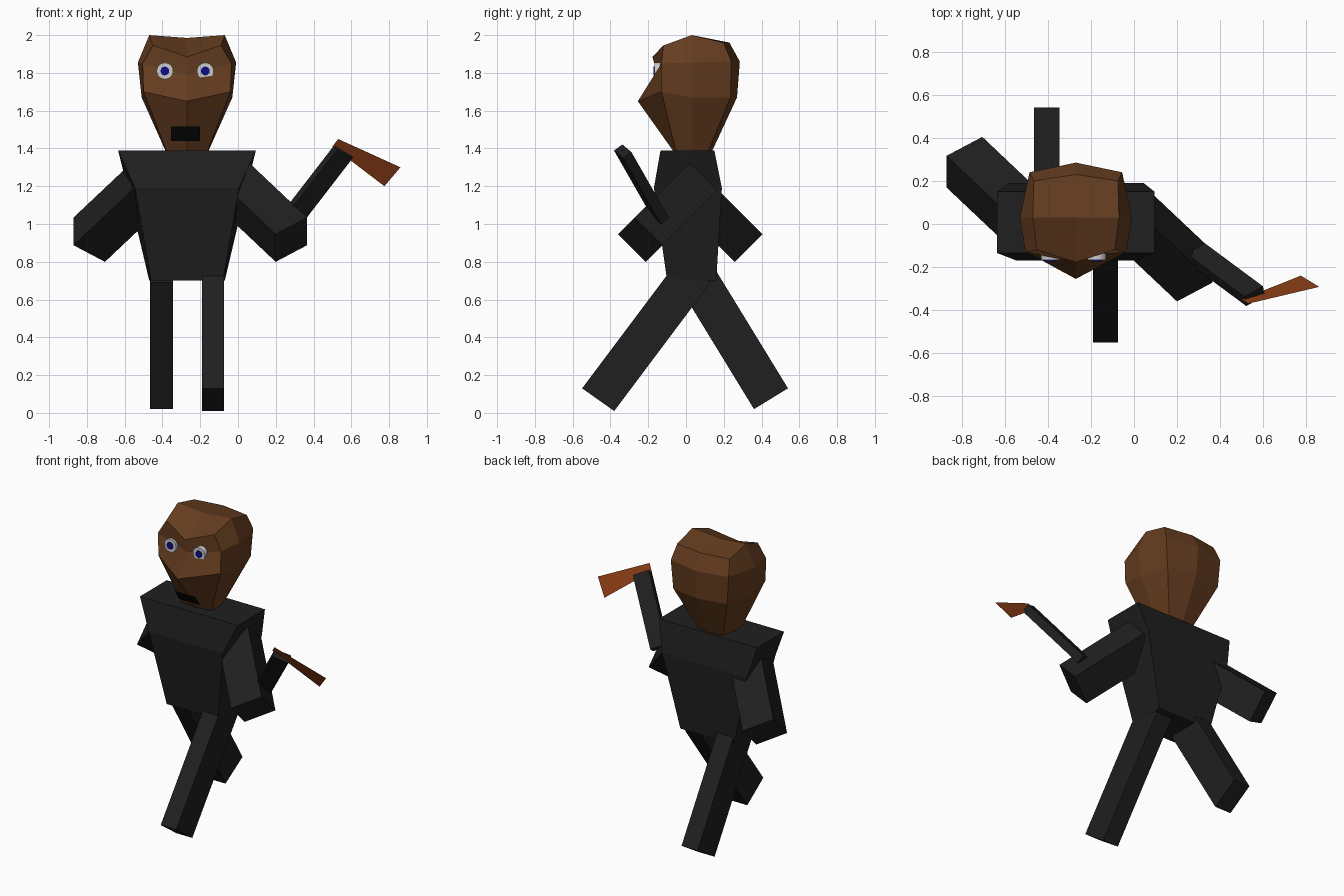
import bpy, math
from mathutils import Vector, Matrix

if "Cube" in bpy.data.objects:
    bpy.data.objects.remove(bpy.data.objects["Cube"])

CX = -0.27  # figure's centre line


def material(name, r, g, b):
    m = bpy.data.materials.new(name)
    m.diffuse_color = (r, g, b, 1)
    m.use_nodes = True
    m.node_tree.nodes["Principled BSDF"].inputs["Base Color"].default_value = m.diffuse_color
    return m


CLOTH = material("black_cloth", 0.014, 0.014, 0.014)
SKIN = material("brown_skin", 0.13, 0.046, 0.014)
WOOD = material("red_brown", 0.26, 0.048, 0.008)
WHITE = material("eye_white", 0.6, 0.6, 0.6)
BLUE = material("eye_blue", 0.004, 0.004, 0.25)
BLACK = material("mouth_black", 0.003, 0.003, 0.003)


def mesh(name, verts, faces, mat):
    me = bpy.data.meshes.new(name)
    me.from_pydata([tuple(v) for v in verts], [], faces)
    me.materials.append(mat)
    ob = bpy.data.objects.new(name, me)
    bpy.context.collection.objects.link(ob)
    return ob


def loft(name, rings, mat, cap_top=True):
    """Skin a stack of rings (counter-clockwise from above, bottom first)."""
    n = len(rings[0])
    verts = [v for r in rings for v in r]
    faces = [tuple(reversed(range(n)))]
    for k in range(len(rings) - 1):
        for i in range(n):
            j = (i + 1) % n
            faces.append((k * n + i, k * n + j, (k + 1) * n + j, (k + 1) * n + i))
    top = (len(rings) - 1) * n
    if cap_top:
        faces.append(tuple(range(top, top + n)))
    return verts, faces, top


def beam(name, start, end, u, v, mat):
    """Box from start to end with half-width vectors u and v."""
    u, v = Vector(u), Vector(v)
    if u.cross(v).dot(Vector(end) - Vector(start)) < 0:
        v = -v
    rings = [[Vector(p) - u - v, Vector(p) + u - v, Vector(p) + u + v, Vector(p) - u + v]
             for p in (start, end)]
    verts, faces, _ = loft(name, rings, mat)
    return mesh(name, verts, faces, mat)


# Torso: three four-cornered rings (front half width, back half width, front y, back y, z)
rings = []
for f, b, y0, y1, z in ((0.19, 0.20, -0.10, 0.16, 0.70),
                        (0.275, 0.315, -0.17, 0.19, 1.19),
                        (0.365, 0.365, -0.135, 0.15, 1.39)):
    rings.append([(CX - f, y0, z), (CX + f, y0, z), (CX + b, y1, z), (CX - b, y1, z)])
verts, faces, _ = loft("torso", rings, CLOTH)
mesh("torso", verts, faces, CLOTH)

# Legs striding forward and back
beam("front_leg", (-0.132, -0.465, 0.07), (-0.132, 0.045, 0.75),
     (0.058, 0, 0), (0, 0.085, -0.06), CLOTH)
beam("back_leg", (-0.405, 0.45, 0.075), (-0.405, 0.04, 0.745),
     (0.06, 0, 0), (0, 0.09, 0.055), CLOTH)

# Upper arms: the second is the first turned half a circle
elbow = Vector((0.2825, -0.242, 0.917))
shoulder = elbow + Vector((-0.307, 0.29, 0.29))
u, v = Vector((0, -0.0735, 0.0735)), Vector((0.083, 0.044, 0.044))
beam("right_upper_arm", elbow, shoulder, u, v, CLOTH)
turn = Matrix.Translation((-0.505, 0.045, 0)) @ Matrix.Rotation(math.pi, 4, 'Z')
beam("left_upper_arm", turn @ elbow, turn @ shoulder,
     turn.to_3x3() @ u, turn.to_3x3() @ v, CLOTH)

# Raised forearm and the flat blade it holds
beam("forearm", (0.29, -0.135, 1.035), (0.56, -0.335, 1.385),
     (0.043, 0.024, -0.02), (-0.0045, 0.022, 0.016), CLOTH)
mesh("blade", [(0.50, -0.349, 1.41), (0.775, -0.24, 1.20),
               (0.86, -0.292, 1.30), (0.53, -0.37, 1.45)], [(0, 1, 2, 3)], WOOD)

# Head: each ring has front mid, front corner, side, back corner, back mid (half, then mirrored)
half_rings = (
    ((0, -0.07, 1.39), (0.11, -0.055, 1.39), (0.115, 0.03, 1.39), (0.09, 0.12, 1.39), (0, 0.14, 1.39)),
    ((0, -0.255, 1.65), (0.23, -0.13, 1.70), (0.24, 0.03, 1.67), (0.20, 0.235, 1.67), (0, 0.27, 1.67)),
    ((0, -0.15, 1.79), (0.235, -0.13, 1.85), (0.26, 0.03, 1.855), (0.215, 0.24, 1.86), (0, 0.285, 1.86)),
    ((0, -0.178, 1.885), (0.18, -0.12, 1.945), (0.20, 0.03, 2.0), (0.195, 0.20, 1.96), (0, 0.23, 1.96)),
)
rings = []
for r in half_rings:
    full = list(r) + [(-x, y, z) for x, y, z in r[3:0:-1]]
    rings.append([(CX + x, y, z) for x, y, z in full])
verts, faces, top = loft("head", rings, SKIN, cap_top=False)
centre = len(verts)
verts.append((CX, 0.03, 1.985))
for i in range(0, 8, 2):
    a, b, c = top + i, top + i + 1, top + (i + 2) % 8
    faces.append((a, b, c, centre))
mesh("head", verts, faces, SKIN)


# Eyes: white discs with blue pupils
def disc(name, x, radius, front, mat):
    bpy.ops.mesh.primitive_cylinder_add(vertices=24, radius=radius, depth=0.05,
                                        location=(x, front + 0.025, 1.81),
                                        rotation=(math.pi / 2, 0, 0))
    bpy.context.object.name = name
    bpy.context.object.data.materials.append(mat)


for side, x in (("left", -0.387), ("right", -0.173)):
    disc(side + "_eye", x, 0.044, -0.168, WHITE)
    disc(side + "_pupil", x, 0.023, -0.173, BLUE)

# Mouth: flat patch leaning with the chin
mesh("mouth", [(-0.355, -0.115, 1.44), (-0.20, -0.115, 1.44),
               (-0.20, -0.168, 1.515), (-0.355, -0.168, 1.515)], [(0, 1, 2, 3)], BLACK)
